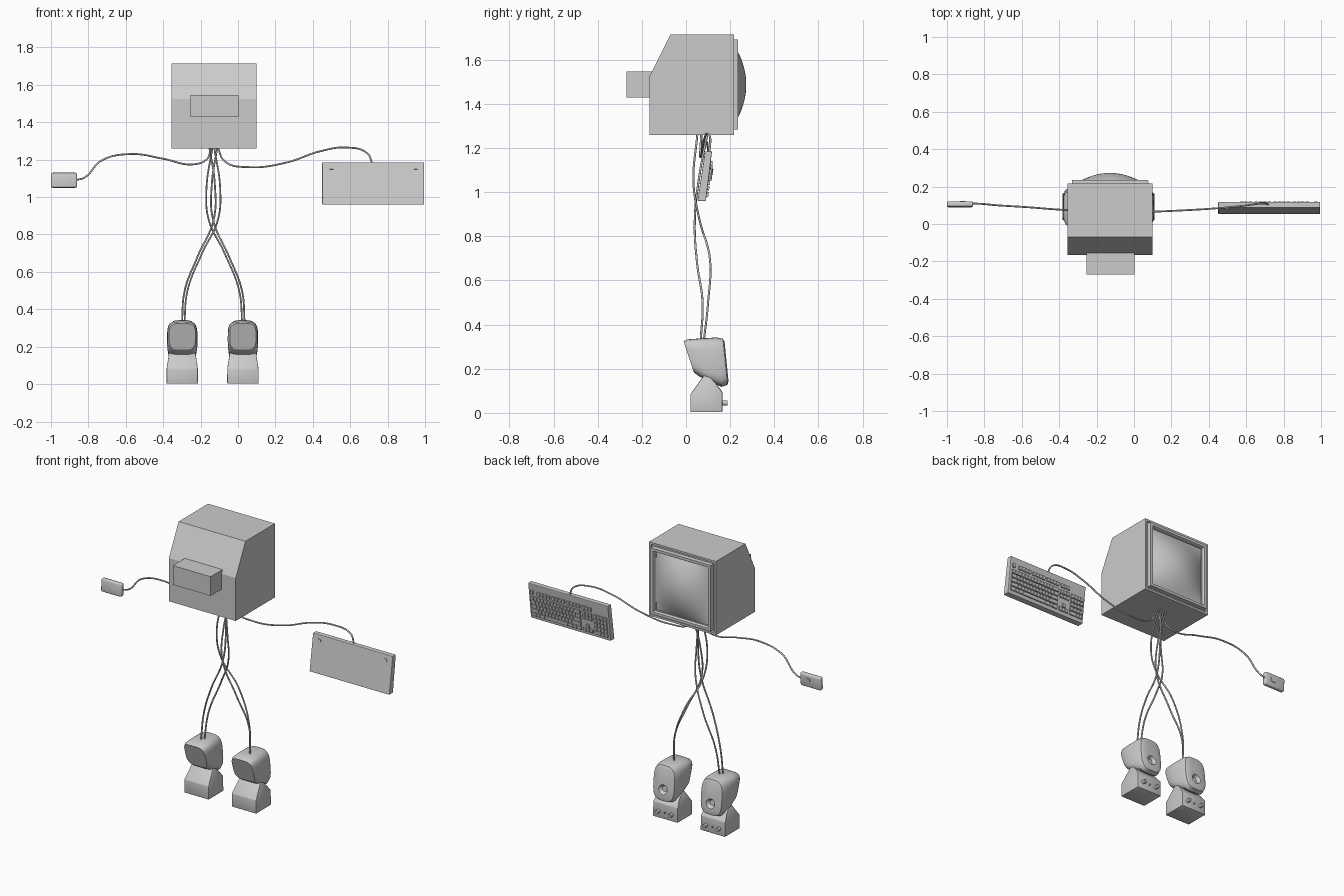
import bpy, bmesh, math
from mathutils import Matrix, Vector

if "Cube" in bpy.data.objects:
    bpy.data.objects.remove(bpy.data.objects["Cube"], do_unlink=True)

grey = bpy.data.materials.new("plain grey")
grey.use_nodes = True
COLOUR = (0.6, 0.6, 0.6, 1)
grey.diffuse_color = COLOUR
grey.node_tree.nodes["Principled BSDF"].inputs["Base Color"].default_value = COLOUR


def finish(name, bm, bevel=0, segments=2, smooth=None):
    bmesh.ops.recalc_face_normals(bm, faces=bm.faces)
    if bevel:
        bmesh.ops.bevel(bm, geom=bm.edges[:], offset=bevel, segments=segments,
                        profile=0.5, affect='EDGES')
    mesh = bpy.data.meshes.new(name)
    bm.to_mesh(mesh)
    bm.free()
    mesh.materials.append(grey)
    ob = bpy.data.objects.new(name, mesh)
    bpy.context.collection.objects.link(ob)
    if smooth:
        select(ob)
        bpy.ops.object.shade_smooth_by_angle(angle=math.radians(smooth))
    return ob


def select(ob):
    bpy.ops.object.select_all(action='DESELECT')
    ob.select_set(True)
    bpy.context.view_layer.objects.active = ob


def add_box(bm, centre, size, tilt=0):
    m = (Matrix.Translation(centre) @ Matrix.Rotation(tilt, 4, 'X')
         @ Matrix.Diagonal((*size, 1)))
    bmesh.ops.create_cube(bm, size=1, matrix=m)


def prism(profile, x0, x1):
    """Extrude a (y, z) outline along x."""
    bm = bmesh.new()
    face = bm.faces.new([bm.verts.new((x0, y, z)) for y, z in profile])
    out = bmesh.ops.extrude_face_region(bm, geom=[face])["geom"]
    bmesh.ops.translate(bm, vec=(x1 - x0, 0, 0),
                        verts=[v for v in out if isinstance(v, bmesh.types.BMVert)])
    bmesh.ops.recalc_face_normals(bm, faces=bm.faces)
    return bm


# Monitor casing with stepped bezel
MX, MZ = -0.128, 1.487
bm = prism([(-0.165, 1.26), (0.217, 1.26), (0.217, 1.715), (-0.07, 1.715),
            (-0.165, 1.525)], MX - 0.228, MX + 0.228)
front = max(bm.faces, key=lambda f: f.normal.y)
for thick, depth in ((0.012, 0), (0.003, -0.008), (0.008, 0), (0.001, 0.026),
                     (0.016, 0), (0.006, -0.012), (0.004, 0), (0.001, -0.012)):
    bmesh.ops.inset_region(bm, faces=[front], thickness=thick, depth=depth,
                           use_even_offset=True)
finish("monitor_casing", bm)

# Bulging screen
bm = bmesh.new()
bmesh.ops.create_grid(bm, x_segments=20, y_segments=20, size=0.181)
for v in bm.verts:
    u, w = v.co.x / 0.181, v.co.y / 0.181
    v.co = (MX + v.co.x, 0.218 + 0.055 * (1 - u * u) * (1 - w * w), MZ + v.co.y)
screen = finish("screen", bm, smooth=60)
if screen.data.polygons[0].normal.y < 0:
    screen.data.flip_normals()

# Rear housing
bm = bmesh.new()
add_box(bm, (-0.126, -0.21, 1.488), (0.258, 0.12, 0.118))
finish("rear_housing", bm)

# Keyboard body
finish("keyboard_body", prism([(0.052, 0.96), (0.09, 0.96), (0.118, 1.185),
                               (0.086, 1.185)], 0.45, 0.995), bevel=0.004)

# Keyboard keys: widths in key units, negative values are gaps
UNIT, TILT = 0.0226, -0.124
PAD = [-0.5, 1, 1, 1, -0.5, 1, 1, 1, 1]
ARROW = [-1.5, 1, -1.5, 1, 1, 1, 1]
BLANK = [-4, 1, 1, 1, 1]
four = [1] * 4
rows = [
    [1, -1] + four + [-0.5] + four + [-0.5] + four + [-0.5, 1, 1, 1],
    [1] * 13 + [2] + PAD,
    [1.5] + [1] * 12 + [1.5] + PAD,
    [1.75] + [1] * 11 + [2.25] + BLANK,
    [2.25] + [1] * 10 + [2.75] + ARROW,
    [1.5, 1, 1.5, 7, 1.5, 1, 1.5, -0.5, 1, 1, 1, -0.5, 2, 1, 1],
]
bm = bmesh.new()
for i, row in enumerate(rows):
    z = 1.132 if i == 0 else 1.122 - 0.026 * i
    y = 0.09 + 0.1244 * (z - 0.96)
    x = 0.982
    for w in row:
        if w > 0:
            add_box(bm, (x - w * UNIT / 2, y + 0.002, z),
                    (w * UNIT - 0.004, 0.013, 0.021), TILT)
        x -= abs(w) * UNIT
finish("keyboard_keys", bm)

# Keyboard feet
bm = bmesh.new()
for x in (0.5, 0.95):
    add_box(bm, (x, 0.081, 1.155), (0.02, 0.008, 0.013), TILT)
finish("keyboard_feet", bm)

# Mouse with button
bm = bmesh.new()
add_box(bm, (-0.93, 0.105, 1.09), (0.14, 0.028, 0.08), -0.06)
finish("mouse_body", bm, bevel=0.009, segments=3, smooth=35)
bm = bmesh.new()
add_box(bm, (-0.915, 0.119, 1.092), (0.03, 0.008, 0.03), -0.06)
finish("mouse_button", bm, bevel=0.002)


def loft(rings, n=40):
    """Skin rounded rings (y, slope, half width, bottom, top, squareness)."""
    bm = bmesh.new()
    loops = []
    for y, slope, hw, z0, z1, power in rings:
        loop = []
        for k in range(n):
            c, s = (f(2 * math.pi * k / n) for f in (math.cos, math.sin))
            px = math.copysign(abs(c) ** (2 / power), c) * hw
            pz = math.copysign(abs(s) ** (2 / power), s) * (z1 - z0) / 2 + (z0 + z1) / 2
            loop.append(bm.verts.new((px, y + slope * (pz - 0.23), pz)))
        loops.append(loop)
    for a, b in zip(loops, loops[1:]):
        for k in range(n):
            j = (k + 1) % n
            bm.faces.new((a[k], a[j], b[j], b[k]))
    bm.faces.new(loops[0])
    bm.faces.new(loops[-1])
    return bm


# Speakers: head with cone, splayed foot, control knobs
for side, cx in (("right", -0.298), ("left", 0.026)):
    move = Vector((cx, 0, 0))
    bm = loft([(0.166, -0.1, 0.016, 0.179, 0.211, 2),
               (0.184, -0.1, 0.029, 0.166, 0.224, 2),
               (0.184, -0.1, 0.058, 0.145, 0.322, 3),
               (0.178, -0.1, 0.071, 0.127, 0.336, 3.4),
               (0.15, -0.1, 0.079, 0.118, 0.342, 3.6),
               (0.08, -0.2, 0.081, 0.145, 0.337, 4),
               (0.035, -0.3, 0.078, 0.17, 0.333, 4),
               (0.02, -0.33, 0.07, 0.185, 0.324, 4)])
    bmesh.ops.translate(bm, vec=move, verts=bm.verts)
    finish(side + "_speaker_head", bm, smooth=32)

    bm = prism([(0.02, 0.003), (0.165, 0.003), (0.165, 0.095), (0.135, 0.135),
                (0.105, 0.168), (0.08, 0.168), (0.02, 0.085)], -0.084, 0.084)
    for v in bm.verts:
        v.co.x *= 0.84 if v.co.z > 0.1 else 1
    bmesh.ops.translate(bm, vec=move, verts=bm.verts)
    finish(side + "_speaker_foot", bm, bevel=0.004, smooth=30)

    bm = bmesh.new()
    for dx, r, length in ((-0.045, 0.011, 0.04), (0, 0.005, 0.012), (0.045, 0.011, 0.04)):
        m = (Matrix.Translation((cx + dx, 0.167, 0.045))
             @ Matrix.Rotation(math.pi / 2, 4, 'X'))
        bmesh.ops.create_cone(bm, cap_ends=True, segments=16, radius1=r, radius2=r,
                              depth=length, matrix=m)
    finish(side + "_speaker_knobs", bm, smooth=40)


def cable(name, points):
    curve = bpy.data.curves.new(name, 'CURVE')
    curve.dimensions = '3D'
    curve.bevel_depth = 0.0048
    curve.bevel_resolution = 2
    curve.resolution_u = 10
    spline = curve.splines.new('BEZIER')
    spline.bezier_points.add(len(points) - 1)
    for bp, co in zip(spline.bezier_points, points):
        bp.co = co
        bp.handle_left_type = bp.handle_right_type = 'AUTO'
    curve.materials.append(grey)
    ob = bpy.data.objects.new(name, curve)
    bpy.context.collection.objects.link(ob)
    select(ob)
    bpy.ops.object.convert(target='MESH')
    bpy.ops.object.shade_smooth()


# Arm cables
cable("mouse_cable", [(-0.87, 0.11, 1.09), (-0.82, 0.108, 1.105), (-0.73, 0.1, 1.195),
                      (-0.57, 0.09, 1.23), (-0.4, 0.077, 1.205), (-0.24, 0.07, 1.175),
                      (-0.165, 0.07, 1.205), (-0.145, 0.07, 1.27)])
cable("keyboard_cable", [(-0.11, 0.07, 1.27), (-0.07, 0.065, 1.19), (0.06, 0.065, 1.16),
                         (0.26, 0.073, 1.185), (0.44, 0.084, 1.245), (0.58, 0.097, 1.265),
                         (0.69, 0.11, 1.235), (0.72, 0.104, 1.175)])

# Leg cables: a crossing pair down to each speaker
AXIS = -0.132
for side, sign in (("left", 1), ("right", -1)):
    cable(side + "_leg_outer_cable", [
        (AXIS - sign * 0.004, 0.052, 1.27), (AXIS - sign * 0.037, 0.034, 1.04),
        (AXIS - sign * 0.025, 0.06, 0.88), (AXIS + sign * 0.06, 0.108, 0.7),
        (AXIS + sign * 0.138, 0.1, 0.5), (AXIS + sign * 0.155, 0.08, 0.32)])
    cable(side + "_leg_inner_cable", [
        (AXIS + sign * 0.022, 0.098, 1.27), (AXIS - sign * 0.008, 0.06, 1.07),
        (AXIS - sign * 0.002, 0.04, 0.88), (AXIS + sign * 0.085, 0.05, 0.68),
        (AXIS + sign * 0.153, 0.075, 0.5), (AXIS + sign * 0.168, 0.066, 0.32)])
